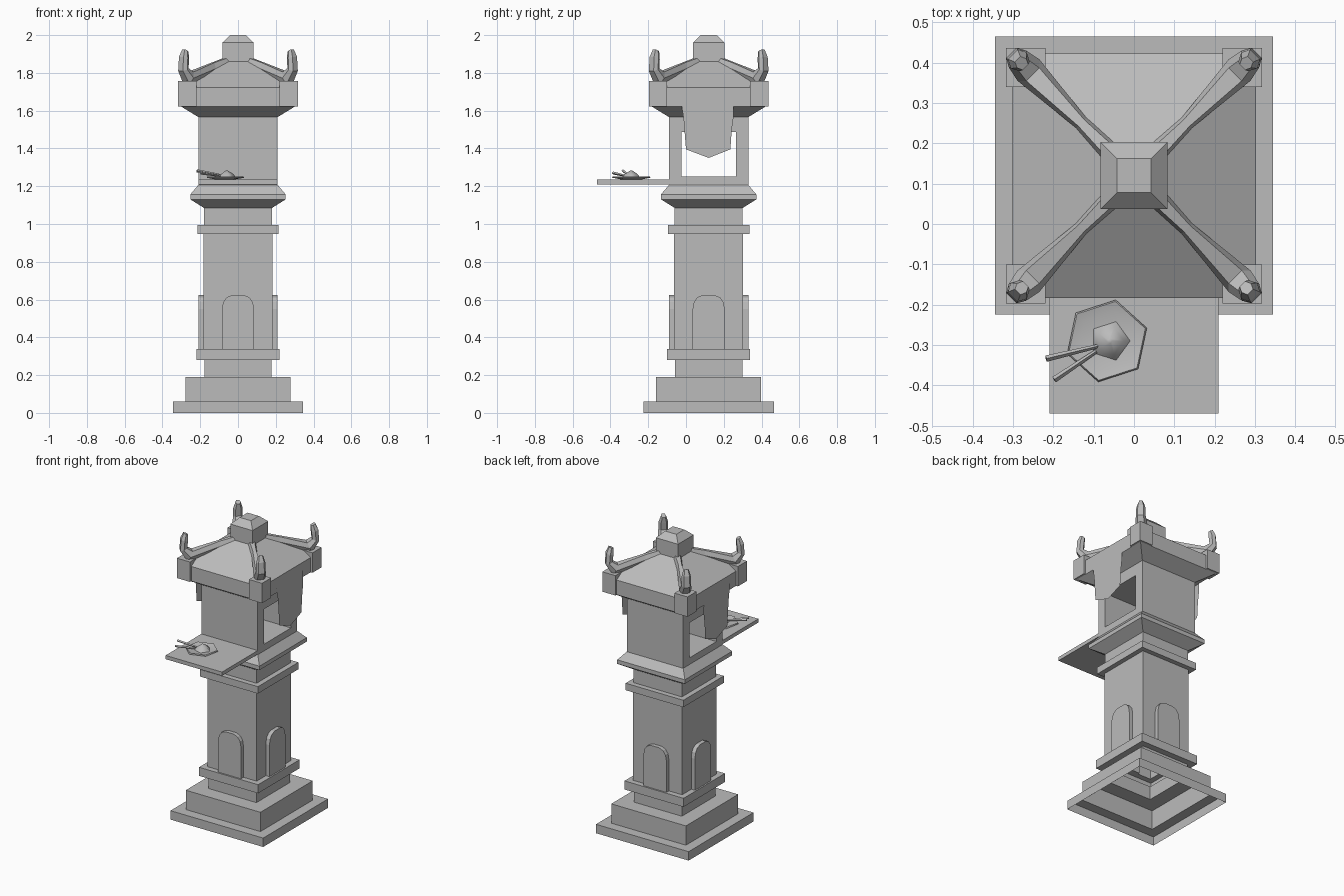
import bpy, bmesh, math
from mathutils import Vector, Matrix

old = bpy.data.objects.get("Cube")
if old:
    bpy.data.objects.remove(old, do_unlink=True)

CY = 0.12   # the tower axis sits behind the centre because of the front shelf
AXIS = Vector((0, CY, 0))

stone = bpy.data.materials.new("grey stone")
stone.use_nodes = True
GREY = (0.5, 0.5, 0.5, 1)
stone.diffuse_color = GREY
stone.node_tree.nodes["Principled BSDF"].inputs["Base Color"].default_value = GREY


def finish(name, bm, fix=True):
    if fix:
        bmesh.ops.recalc_face_normals(bm, faces=bm.faces)
    me = bpy.data.meshes.new(name)
    bm.to_mesh(me)
    bm.free()
    ob = bpy.data.objects.new(name, me)
    ob.data.materials.append(stone)
    bpy.context.collection.objects.link(ob)
    return ob


def bridge(bm, rings, cap_start=True, cap_end=True):
    """Join equal rings of points with quads."""
    vs = [[bm.verts.new(p) for p in r] for r in rings]
    n = len(vs[0])
    for a, b in zip(vs, vs[1:]):
        for i in range(n):
            j = (i + 1) % n
            bm.faces.new((a[i], a[j], b[j], b[i]))
    if cap_start:
        bm.faces.new(vs[0][::-1])
    if cap_end:
        bm.faces.new(vs[-1])


def ring(r, z, n=4, turn=45, centre=AXIS):
    return [centre + Vector((r * math.cos(a), r * math.sin(a), z))
            for a in (math.radians(turn + 360 * i / n) for i in range(n))]


def square_loft(name, profile, cap_start=True):
    bm = bmesh.new()
    bridge(bm, [ring(h * math.sqrt(2), z) for h, z in profile], cap_start)
    return finish(name, bm, fix=False)


def box(name, lo, hi):
    bm = bmesh.new()
    bmesh.ops.create_cube(bm, size=1)
    lo, hi = Vector(lo), Vector(hi)
    for v in bm.verts:
        v.co = (lo + hi) / 2 + v.co * (hi - lo)
    return finish(name, bm)


def around(angle):
    return Matrix.Translation(AXIS) @ Matrix.Rotation(math.radians(angle), 4, 'Z')


# Stepped pedestal, open underneath
square_loft("pedestal", [
    (0.345, 0), (0.345, 0.06), (0.278, 0.06), (0.278, 0.19),
    (0.178, 0.19), (0.178, 0.28), (0.22, 0.28), (0.22, 0.338),
    (0.183, 0.338), (0.183, 0.948), (0.215, 0.948), (0.215, 0.995),
    (0.18, 0.995), (0.18, 1.085), (0.252, 1.13), (0.252, 1.157),
    (0.21, 1.207)], cap_start=False)

# Lantern chamber with an opening from side to side
W, OPEN, SILL, LINTEL, TOP = 0.21, 0.144, 1.252, 1.488, 1.568
box("chamber_floor", (-W, CY - W, 1.207), (W, CY + W, SILL))
box("chamber_lintel", (-W, CY - W, LINTEL), (W, CY + W, TOP))
box("front_wall", (-W, CY - W, SILL), (W, CY - OPEN, LINTEL))
box("back_wall", (-W, CY + OPEN, SILL), (W, CY + W, LINTEL))

# Roof and finial
square_loft("roof", [(0.21, 1.566), (0.303, 1.623), (0.303, 1.722), (0.083, 1.86)])
square_loft("finial", [(0.083, 1.83), (0.083, 1.96), (0.042, 2.0)])

# Corner blocks and curled ridges: stations are (lower d, z, upper d, z, half width)
stations = [(0.06, 1.85, 0.06, 1.888, 0.028), (0.185, 1.79, 0.185, 1.855, 0.018),
            (0.385, 1.74, 0.355, 1.805, 0.038), (0.43, 1.81, 0.388, 1.825, 0.03),
            (0.425, 1.885, 0.383, 1.872, 0.028), (0.408, 1.925, 0.38, 1.912, 0.016)]
for k, side in enumerate(("front_right", "front_left", "back_left", "back_right")):
    bm = bmesh.new()
    rings = []
    for d0, z0, d1, z1, w in stations:
        dm, zm = (d0 + d1) / 2, (z0 + z1) / 2
        rings.append([Vector(p) for p in (
            (d0, -w * 0.6, z0), (d0, w * 0.6, z0), (dm, w, zm),
            (d1, w * 0.6, z1), (d1, -w * 0.6, z1), (dm, -w, zm))])
    bridge(bm, rings)
    bm.transform(around(225 + 90 * k))
    finish(side + "_ridge", bm)
    sx = 1 if "left" in side else -1
    sy = 1 if "back" in side else -1
    xs = sorted((sx * 0.22, sx * 0.317))
    ys = sorted((CY + sy * 0.22, CY + sy * 0.317))
    box(side + "_block", (xs[0], ys[0], 1.623), (xs[1], ys[1], 1.757))

# Arched panels on the four sides of the shaft
half = [(0.085, 0.338), (0.085, 0.55), (0.078, 0.587), (0.06, 0.612), (0.03, 0.624)]
arch = half + [(-x, z) for x, z in reversed(half)]
for k, side in enumerate(("front", "left", "back", "right")):
    bm = bmesh.new()
    bridge(bm, [[Vector((x, y, z)) for x, z in arch] for y in (-0.17, -0.21)])
    bm.transform(around(90 * k))
    finish(side + "_arch_panel", bm)

# Ragged cloths hanging over the side openings
cloth = [(-0.03, 1.67), (-0.013, 1.56), (0.0, 1.395), (0.12, 1.35),
         (0.235, 1.395), (0.242, 1.5), (0.252, 1.57), (0.25, 1.672), (0.125, 1.64)]
for side, x in (("left", 0.308), ("right", -0.308)):
    bm = bmesh.new()
    bm.faces.new([bm.verts.new((x, y, z)) for y, z in cloth])
    finish(side + "_cloth", bm, fix=False)

# Front shelf
box("shelf", (-0.21, -0.47, 1.21), (0.21, CY - 0.2, 1.235))

# Dish with a small heap of food
dish_at = Vector((-0.067, -0.29, 0))
bm = bmesh.new()
bridge(bm, [ring(r, z, 6, 18, dish_at) for r, z in
            ((0.05, 1.235), (0.104, 1.245), (0.1, 1.252), (0.075, 1.245))])
dish = finish("dish", bm)
bm = bmesh.new()
heap_at = dish_at + Vector((0.007, 0, 0))
bridge(bm, [ring(r, z, 5, 0, heap_at) for r, z in
            ((0.052, 1.243), (0.035, 1.265), (0.006, 1.283))])
heap = finish("food_heap", bm)
for ob in (dish, heap):
    bpy.context.view_layer.objects.active = ob
    bpy.ops.object.select_all(action='DESELECT')
    ob.select_set(True)
    bpy.ops.object.shade_smooth_by_angle(angle=math.radians(60))

# Chopsticks resting on the dish
for k, (a, b) in enumerate((((-0.218, -0.334, 1.282), (-0.085, -0.302, 1.258)),
                            ((-0.198, -0.386, 1.27), (-0.094, -0.316, 1.254)))):
    a, b = Vector(a), Vector(b)
    bm = bmesh.new()
    bmesh.ops.create_cone(bm, cap_ends=True, segments=4, radius1=0.008,
                          radius2=0.005, depth=(b - a).length)
    spin = (b - a).to_track_quat('Z', 'Y').to_matrix().to_4x4()
    bm.transform(Matrix.Translation((a + b) / 2) @ spin)
    finish("chopstick_%d" % (k + 1), bm)
